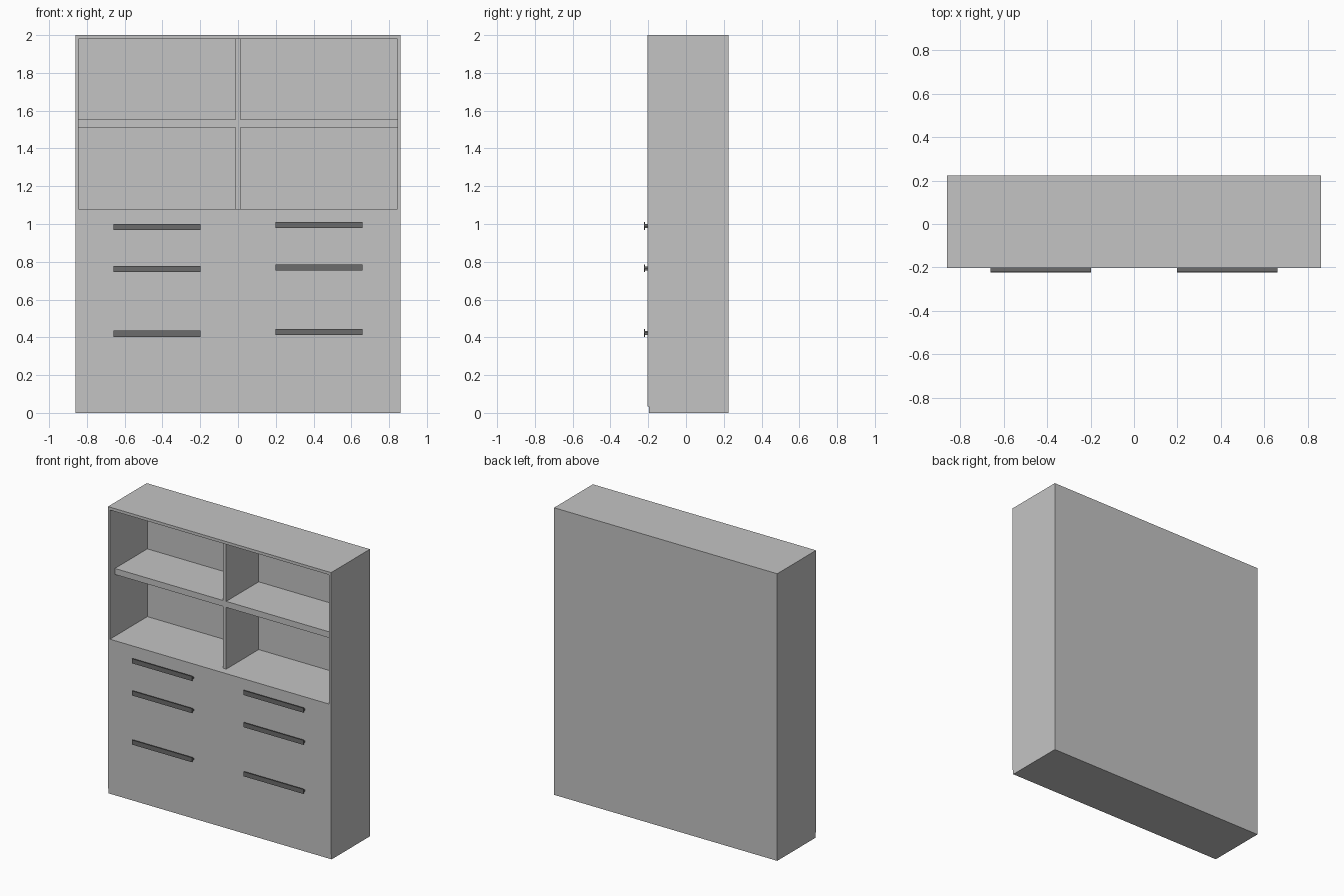
import bpy, bmesh

if "Cube" in bpy.data.objects:
    bpy.data.objects.remove(bpy.data.objects["Cube"])


def material(name, v):
    m = bpy.data.materials.new(name)
    m.diffuse_color = (v, v, v, 1.0)
    m.use_nodes = True
    m.node_tree.nodes["Principled BSDF"].inputs["Base Color"].default_value = m.diffuse_color
    return m


BODY = material("light grey", 0.55)
METAL = material("dark grey", 0.15)

FRONT, BACK = -0.203, 0.224      # cabinet front and back planes
INNER_BACK = 0.209               # back wall inside the open shelves
RECESS = FRONT + 0.055           # front edge of shelf and dividers


def new_object(name, bm, mat):
    bmesh.ops.recalc_face_normals(bm, faces=bm.faces)
    mesh = bpy.data.meshes.new(name)
    bm.to_mesh(mesh)
    bm.free()
    mesh.materials.append(mat)
    obj = bpy.data.objects.new(name, mesh)
    bpy.context.collection.objects.link(obj)
    return obj


def box(name, xs, ys, zs, mat=BODY):
    bm = bmesh.new()
    bmesh.ops.create_cube(bm, size=1.0)
    for v in bm.verts:
        v.co = [r[0] if c < 0 else r[1] for c, r in zip(v.co, (xs, ys, zs))]
    return new_object(name, bm, mat)


def handle(name, x0, x1, z):
    # T-shaped profile (y, z) extruded along x: front plate on a thin stem
    h, s, y0, y1 = 0.016, 0.006, -0.223, -0.216
    prof = [(y0, -h), (y1, -h), (y1, -s), (FRONT + 0.002, -s),
            (FRONT + 0.002, s), (y1, s), (y1, h), (y0, h)]
    bm = bmesh.new()
    face = bm.faces.new([bm.verts.new((x0, y, z + dz)) for y, dz in prof])
    ext = bmesh.ops.extrude_face_region(bm, geom=[face])["geom"]
    verts = [g for g in ext if isinstance(g, bmesh.types.BMVert)]
    bmesh.ops.translate(bm, vec=(x1 - x0, 0, 0), verts=verts)
    return new_object(name, bm, METAL)


# Cabinet body with the upper compartment cut out of its front
body = box("cabinet_body", (-0.86, 0.86), (FRONT, BACK), (0.035, 2.0))
cutter = box("opening_cutter", (-0.845, 0.845), (FRONT - 0.2, INNER_BACK), (1.08, 1.98))
cutter.hide_render = True
mod = body.modifiers.new("opening", "BOOLEAN")
mod.operation = "DIFFERENCE"
mod.solver = "EXACT"
mod.object = cutter
bpy.context.view_layer.objects.active = body
bpy.ops.object.modifier_apply(modifier=mod.name)
bpy.data.objects.remove(cutter)

# Plinth, slightly set back at the front
box("plinth", (-0.86, 0.86), (FRONT + 0.006, BACK), (0.0, 0.035))

# Recessed shelf with a divider above and below it
box("shelf", (-0.845, 0.845), (RECESS, INNER_BACK), (1.51, 1.552))
box("lower_divider", (-0.013, 0.013), (RECESS, INNER_BACK), (1.08, 1.51))
box("upper_divider", (-0.013, 0.013), (RECESS, INNER_BACK), (1.552, 1.98))

# Drawer handles, the right column sits a little higher
for i, z in enumerate((0.419, 0.761, 0.985)):
    handle(f"left_handle_{i + 1}", -0.66, -0.198, z)
    handle(f"right_handle_{i + 1}", 0.198, 0.66, z + 0.009)
